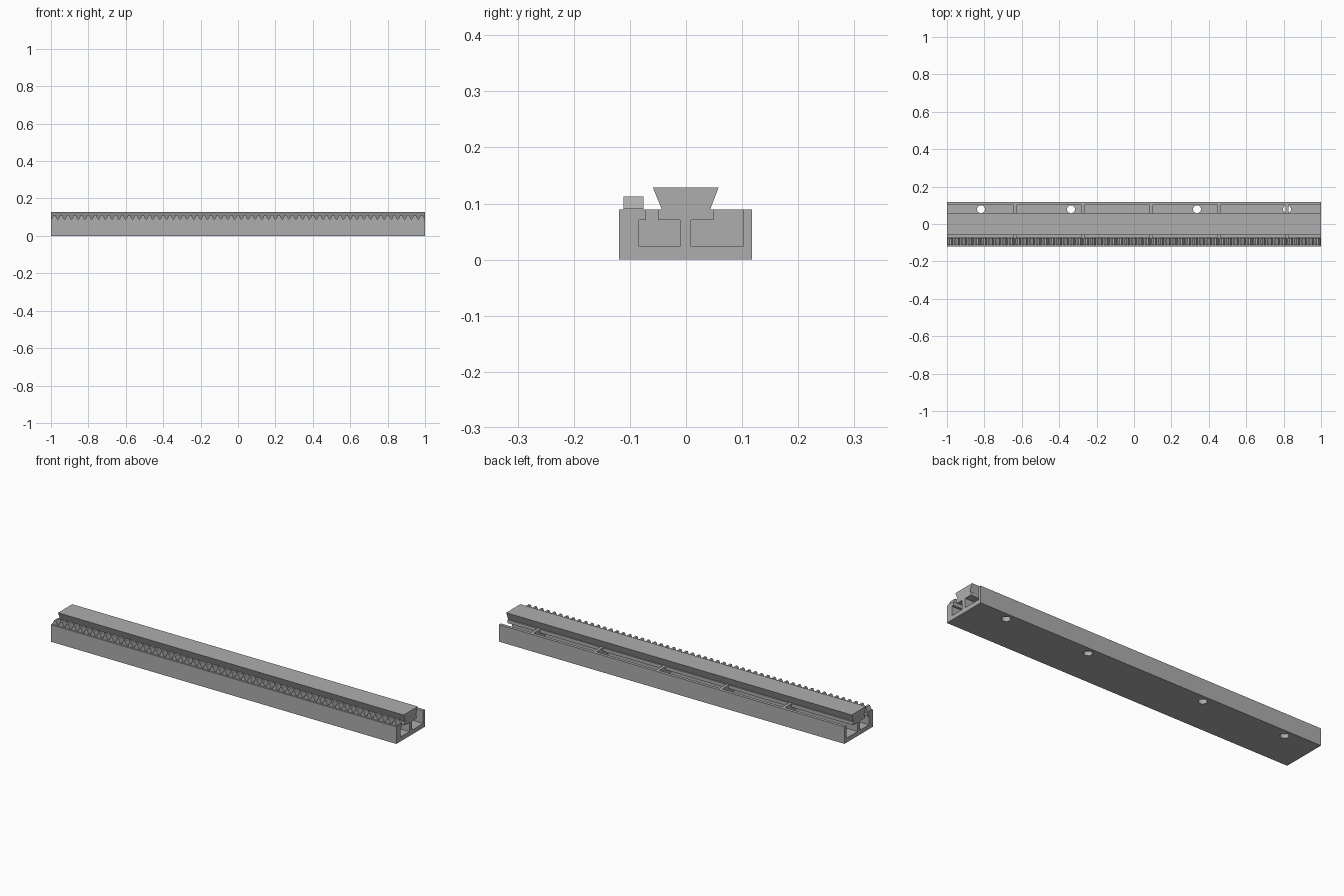
import bpy, bmesh, math

if "Cube" in bpy.data.objects:
    bpy.data.objects.remove(bpy.data.objects["Cube"])

grey = bpy.data.materials.new("grey")
grey.diffuse_color = (0.42, 0.42, 0.42, 1)
grey.use_nodes = True
grey.node_tree.nodes["Principled BSDF"].inputs["Base Color"].default_value = grey.diffuse_color


def finish(bm, name):
    bmesh.ops.recalc_face_normals(bm, faces=bm.faces)
    mesh = bpy.data.meshes.new(name)
    bm.to_mesh(mesh)
    bm.free()
    mesh.materials.append(grey)
    obj = bpy.data.objects.new(name, mesh)
    bpy.context.collection.objects.link(obj)
    return obj


def prism(name, outline, start, end, axis="x"):
    """Extrude a closed outline along x (y, z points) or along y (x, z points)."""
    bm = bmesh.new()
    if axis == "x":
        pts = [(start, a, b) for a, b in outline]
        move = (end - start, 0, 0)
    else:
        pts = [(a, start, b) for a, b in outline]
        move = (0, end - start, 0)
    face = bm.faces.new([bm.verts.new(p) for p in pts])
    out = bmesh.ops.extrude_face_region(bm, geom=[face])
    verts = [v for v in out["geom"] if isinstance(v, bmesh.types.BMVert)]
    bmesh.ops.translate(bm, verts=verts, vec=move)
    return finish(bm, name)


FLOOR, CEIL, DECK, TOP = 0.023, 0.071, 0.089, 0.1285

# Channel bed with two slotted cavities and a central web
bed = prism("channel_bed", [
    (-0.119, 0), (0.118, 0), (0.118, DECK), (0.102, DECK),
    (0.102, FLOOR), (0.009, FLOOR), (0.009, CEIL), (0.049, CEIL),
    (0.049, DECK), (-0.05, DECK), (-0.05, CEIL), (-0.011, CEIL),
    (-0.011, FLOOR), (-0.084, FLOOR), (-0.084, CEIL), (-0.0715, CEIL),
    (-0.0715, DECK), (-0.119, DECK)], -1, 1)

# Mounting holes through the floor
bm = bmesh.new()
for x in (-0.818, -0.337, 0.337, 0.818):
    out = bmesh.ops.create_cone(bm, cap_ends=True, segments=24,
                                radius1=0.021, radius2=0.021, depth=0.06)
    bmesh.ops.translate(bm, verts=out["verts"], vec=(x, 0.079, 0.01))
cutter = finish(bm, "hole_cutter")
cutter.hide_render = True
cutter.hide_viewport = True
cut = bed.modifiers.new("holes", "BOOLEAN")
cut.operation = "DIFFERENCE"
cut.solver = "EXACT"
cut.object = cutter

# Dovetail rail
prism("dovetail_rail", [(-0.043, DECK), (0.043, DECK),
                        (0.058, TOP), (-0.059, TOP)], -1, 1)

# Cross ribs filling both cavities at regular intervals
for i in range(1, 6):
    x = -1 + i * 4 / 11
    prism(f"back_rib_{i}", [
        (0.009, FLOOR), (0.102, FLOOR), (0.102, DECK), (0.049, DECK),
        (0.049, CEIL), (0.009, CEIL)], x - 0.008, x + 0.008)
    prism(f"front_rib_{i}", [
        (-0.084, FLOOR), (-0.011, FLOOR), (-0.011, CEIL), (-0.05, CEIL),
        (-0.05, DECK), (-0.0715, DECK), (-0.0715, CEIL), (-0.084, CEIL)],
        x - 0.008, x + 0.008)

# Toothed rack along the front deck
COUNT = 55
pitch = 2 / COUNT
rack = [(1, 0.087), (-1, 0.087)]
for i in range(COUNT):
    c = -1 + (i + 0.5) * pitch
    rack += [(c - pitch / 2, 0.091), (c - 0.0145, 0.091), (c - 0.005, 0.1125),
             (c + 0.005, 0.1125), (c + 0.0145, 0.091)]
rack.append((1, 0.091))
prism("toothed_rack", rack, -0.111, -0.076, axis="y")
